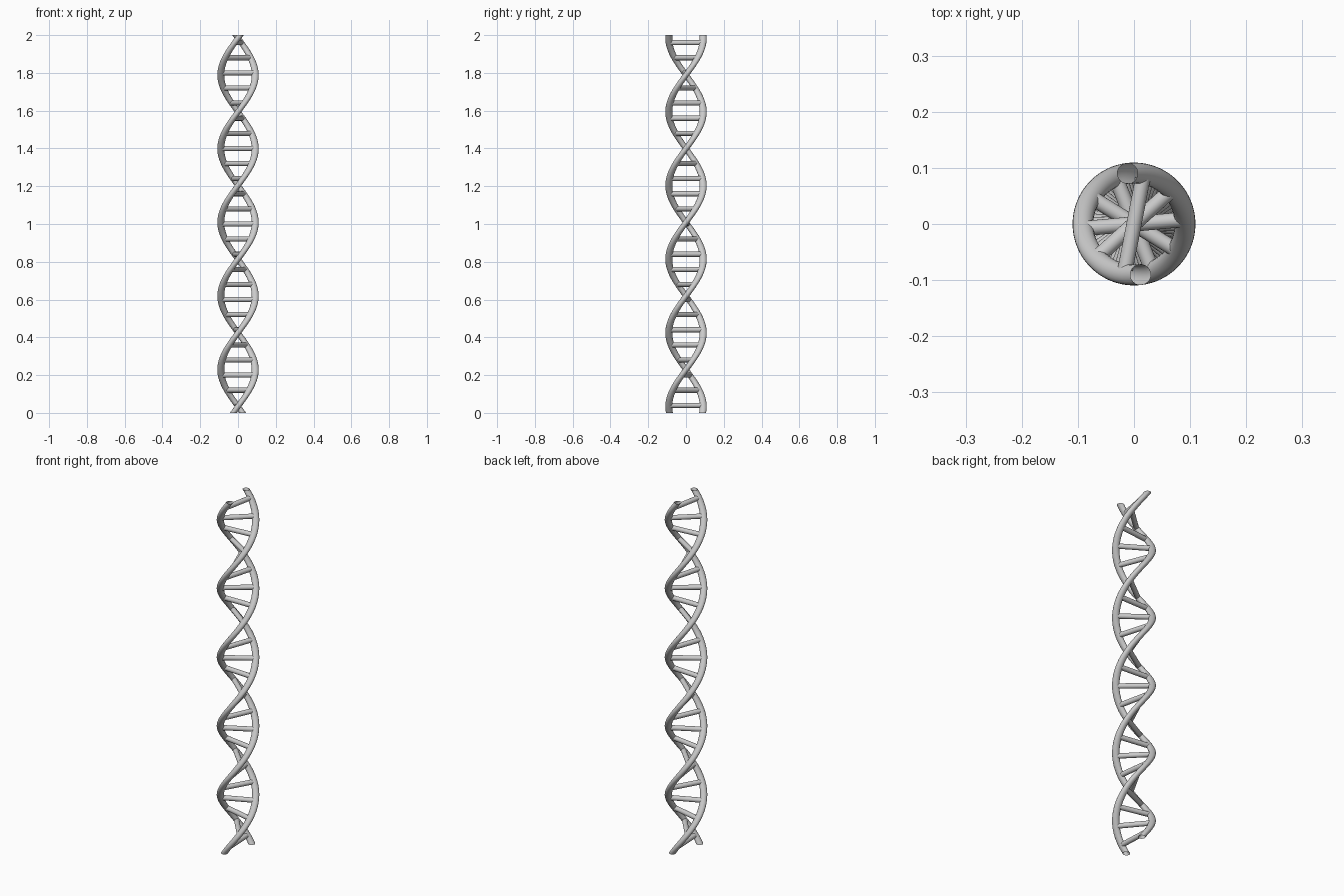
import bpy, bmesh, math
from mathutils import Vector, Matrix

if "Cube" in bpy.data.objects:
    bpy.data.objects.remove(bpy.data.objects["Cube"])

HEIGHT, PITCH = 2.0, 0.78
R, TUBE, RUNG = 0.091, 0.0185, 0.0135
TOP_ANGLE = math.radians(97.5)


def angle_at(z):
    return TOP_ANGLE + (z - HEIGHT) / PITCH * 2 * math.pi


def finish(bm, name):
    bmesh.ops.recalc_face_normals(bm, faces=bm.faces[:])
    me = bpy.data.meshes.new(name)
    bm.to_mesh(me)
    bm.free()
    ob = bpy.data.objects.new(name, me)
    bpy.context.collection.objects.link(ob)
    bpy.context.view_layer.objects.active = ob
    ob.select_set(True)
    bpy.ops.object.shade_smooth_by_angle(angle=math.radians(40))
    ob.select_set(False)
    return ob


# Strand: a level circle swept up a right-handed helix, open at the ends
def strand(name, phase, steps=200, sides=20):
    bm = bmesh.new()
    previous = None
    for i in range(steps + 1):
        z = HEIGHT * i / steps
        turn = Matrix.Rotation(angle_at(z) + phase, 3, 'Z')
        ring = []
        for k in range(sides):
            t = 2 * math.pi * k / sides
            p = Vector((R + TUBE * math.cos(t), TUBE * math.sin(t), z))
            ring.append(bm.verts.new(turn @ p))
        if previous:
            for k in range(sides):
                n = (k + 1) % sides
                bm.faces.new((previous[k], previous[n], ring[n], ring[k]))
        previous = ring
    return finish(bm, name)


strand("strand_a", 0)
strand("strand_b", math.pi)

# Rungs: level round bars joining the two strands
bm = bmesh.new()
for i in range(25):
    z = 0.04 + 0.08 * i
    place = (Matrix.Translation((0, 0, z))
             @ Matrix.Rotation(angle_at(z), 4, 'Z')
             @ Matrix.Rotation(math.pi / 2, 4, 'Y'))
    bmesh.ops.create_cone(bm, cap_ends=True, segments=20, radius1=RUNG,
                          radius2=RUNG, depth=2 * (R - 0.008), matrix=place)
finish(bm, "rungs")
